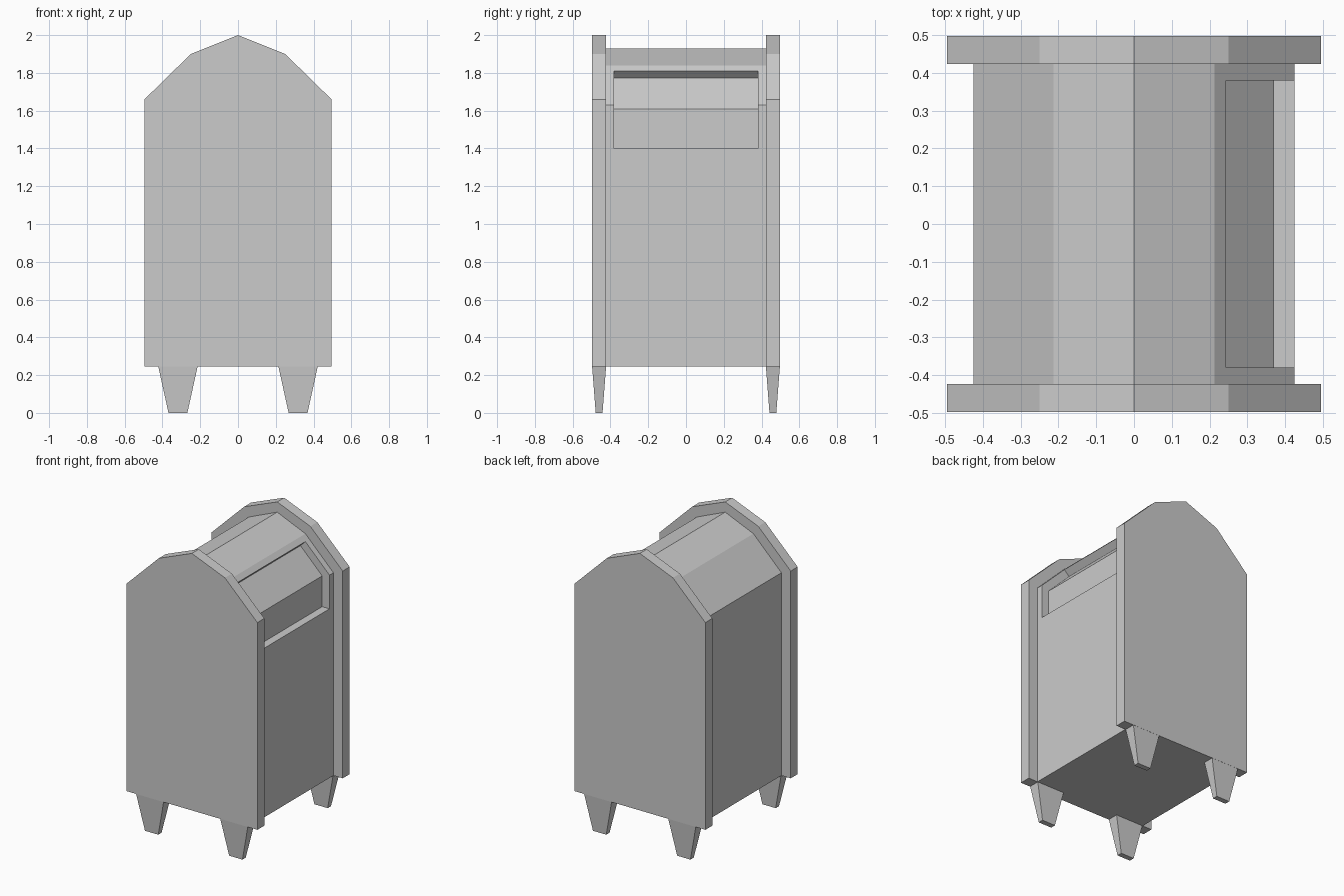
import bpy
import bmesh

if "Cube" in bpy.data.objects:
    bpy.data.objects.remove(bpy.data.objects["Cube"])


def add_object(name, bm):
    bmesh.ops.recalc_face_normals(bm, faces=bm.faces)
    mesh = bpy.data.meshes.new(name)
    bm.to_mesh(mesh)
    bm.free()
    obj = bpy.data.objects.new(name, mesh)
    bpy.context.collection.objects.link(obj)
    return obj


def prism(name, profile, y0, y1):
    """Extrude an x-z outline from y0 to y1."""
    bm = bmesh.new()
    face = bm.faces.new([bm.verts.new((x, y0, z)) for x, z in profile])
    ext = bmesh.ops.extrude_face_region(bm, geom=[face])
    verts = [g for g in ext["geom"] if isinstance(g, bmesh.types.BMVert)]
    bmesh.ops.translate(bm, verts=verts, vec=(0, y1 - y0, 0))
    return add_object(name, bm)


def gable(w, eave, shoulder, peak, base=0.245):
    """Symmetric outline with a four-facet roof."""
    right = [(w, base), (w, eave), shoulder]
    return right + [(0, peak)] + [(-x, z) for x, z in reversed(right)]


def leg(name, sx, sy):
    """Tapered leg: cube with its lower end shrunk."""
    bm = bmesh.new()
    bmesh.ops.create_cube(bm, size=2)
    for v in bm.verts:
        top = v.co.z > 0
        v.co.x = sx * 0.318 + v.co.x * (0.104 if top else 0.05)
        v.co.y = sy * 0.46 + v.co.y * (0.037 if top else 0.018)
        v.co.z = 0.245 if top else 0.0
    return add_object(name, bm)


# Main box with faceted roof
body = prism("body", gable(0.425, 1.63, (0.213, 1.84), 1.93), -0.423, 0.423)

# Recessed opening on the right side, wrapping over the roof edge
cutter = prism("recess_cutter",
               [(0.37, 1.40), (0.37, 1.61), (0.206, 1.773),
                (0.342, 1.91), (0.6, 1.7), (0.6, 1.40)], -0.38, 0.38)
cutter.hide_render = True
cut = body.modifiers.new("recess", 'BOOLEAN')
cut.operation = 'DIFFERENCE'
cut.solver = 'EXACT'
cut.object = cutter
bpy.context.view_layer.objects.active = body
bpy.ops.object.modifier_apply(modifier=cut.name)
bpy.data.objects.remove(cutter)

# End panels and legs
for side, sy in (("front", -1), ("back", 1)):
    prism(side + "_panel", gable(0.495, 1.66, (0.25, 1.90), 2.0),
          sy * 0.423, sy * 0.498)
    for hand, sx in (("left", -1), ("right", 1)):
        leg(f"{side}_{hand}_leg", sx, sy)
